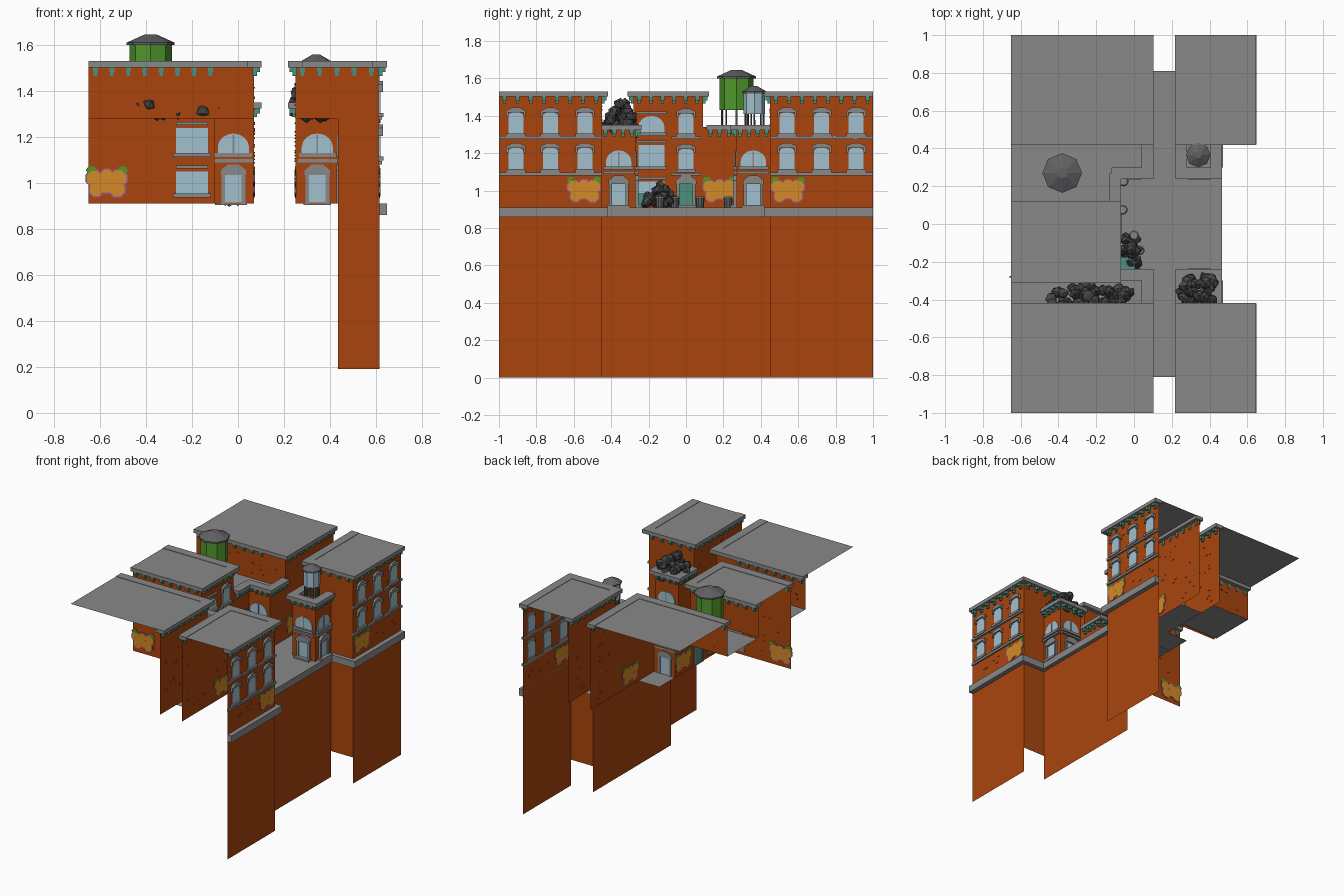
import bpy, bmesh, math, random
from mathutils import Matrix, Vector

if "Cube" in bpy.data.objects:
    bpy.data.objects.remove(bpy.data.objects["Cube"])
random.seed(4)

COL = dict(brick=(.40, .06, .004), stone=(.25, .25, .25), rubble=(.06, .06, .062), glass=(.36, .53, .62),
           teal=(.07, .28, .21), green=(.08, .31, .025), paint_orange=(.66, .25, .02),
           paint_purple=(.30, .10, .32), slate=(.12, .12, .125))
MAT = {}
for k, c in COL.items():
    MAT[k] = bpy.data.materials.new(k)
    MAT[k].diffuse_color = (*c, 1)
PARTS = {}


def part(name, mat):
    return PARTS.setdefault((name, mat), bmesh.new())


class Facade:
    """Local wall frame: u along the wall, d outwards, z up."""
    def __init__(self, axis, sign, pos):
        self.axis, self.sign, self.pos = axis, sign, pos

    def pt(self, u, d, z):
        w = self.pos + self.sign * d
        return (w, u, z) if self.axis == 'x' else (u, w, z)

    def wall(self, u0, u1, z0, z1, name='brick_wall', mat='brick'):
        bm = part(name, mat)
        bm.faces.new([bm.verts.new(self.pt(u, 0, z)) for u, z in ((u0, z0), (u1, z0), (u1, z1), (u0, z1))])

    def prism(self, name, mat, pts, d0, d1):
        bm = part(name, mat)
        a = [bm.verts.new(self.pt(u, d0, z)) for u, z in pts]
        b = [bm.verts.new(self.pt(u, d1, z)) for u, z in pts]
        n = len(pts)
        fs = [bm.faces.new(a[::-1]), bm.faces.new(b)]
        fs += [bm.faces.new((a[i], a[(i + 1) % n], b[(i + 1) % n], b[i])) for i in range(n)]
        bmesh.ops.recalc_face_normals(bm, faces=fs)

    def box(self, name, mat, u0, u1, z0, z1, d0, d1):
        self.prism(name, mat, [(u0, z0), (u1, z0), (u1, z1), (u0, z1)], d0, d1)

    def cornice(self, u0, u1, top, b0, b1, step=.066):
        self.box('cornice', 'stone', u0, u1, top - .027, top, -.03, .032)
        n = max(1, round((b1 - b0) / step))
        for i in range(n + 1):
            u = b0 + (b1 - b0) * i / n
            self.box('cornice_bracket', 'teal', u - .011, u + .011, top - .048, top - .027, -.006, .026)
            self.box('cornice_bracket_foot', 'teal', u - .008, u + .008, top - .064, top - .048, -.006, .013)

    def arch_pts(self, u, w, z0, zs, rise):
        return [(u - w, z0), (u + w, z0)] + [(u + w * math.cos(math.pi * i / 8), zs + rise * math.sin(math.pi * i / 8))
                                             for i in range(9)]

    def window(self, u, z0, z1, w, rise=0.0, hood=True):
        pts = self.arch_pts(u, w, z0, z1 - rise, rise) if rise else [(u - w, z0), (u + w, z0), (u + w, z1), (u - w, z1)]
        self.prism('window_glass', 'glass', pts, -.004, .005)
        self.box('window_sill', 'stone', u - w - .012, u + w + .012, z0 - .018, z0, -.006, .018)
        if hood:
            self.prism('window_hood', 'stone', [(u - w - .012, z1 - .025), (u - w, z1 - .025), (u - w, z1 - .002),
                       (u + w, z1 - .002), (u + w, z1 - .025), (u + w + .012, z1 - .025), (u + w + .012, z1 + .008),
                       (u + .02, z1 + .024), (u - .02, z1 + .024), (u - w - .012, z1 + .008)], -.006, .015)

    def door(self, u, mat='glass'):
        self.box('door_panel', mat, u - .037, u + .037, .915, 1.035, -.004, .006)
        for s in (-1, 1):
            self.box('door_jamb', 'stone', u + s * .044 - .008, u + s * .044 + .008, .91, 1.04, -.006, .015)
        self.prism('door_hood', 'stone', [(u - .055, 1.035), (u + .055, 1.035), (u + .055, 1.055), (u + .025, 1.08),
                                          (u - .025, 1.08), (u - .055, 1.055)], -.006, .02)
        self.box('door_step', 'stone', u - .06, u + .06, .905, .922, 0, .035)

    def shop(self, u):
        """Door with an arched window above."""
        self.door(u)
        self.window(u, 1.13, 1.215, .068, .06, False)
        self.box('arch_mullion', 'stone', u - .004, u + .004, 1.13, 1.21, -.005, .009)
        self.box('string_course', 'stone', u - .085, u + .085, 1.09, 1.104, -.004, .018)

    def graffiti(self, u, z=1.0):
        blobs = [(-.055, .02, .035), (0, .0, .045), (.05, .02, .038), (-.045, -.03, .03), (.045, -.028, .034), (.0, .03, .03)]
        for mat, grow, d in (('paint_purple', .006, .002), ('paint_orange', 0, .004)):
            for i, (du, dz, r) in enumerate(blobs):
                e = d + i * .0001
                self.prism('graffiti', mat, [(u + du + (r + grow) * math.cos(k * .785 + .39),
                           z + dz + (r + grow) * math.sin(k * .785 + .39)) for k in range(8)], -e, e)
        for s in (-1, 1):
            self.prism('graffiti_leaf', 'green', [(u + s * .068 + .024 * math.cos(k * 1.047),
                       z + .055 + .02 * math.sin(k * 1.047)) for k in range(6)], -.003, .003)

    def bricks(self, u0, u1, z0, z1, n):
        for _ in range(n):
            u, z = random.uniform(u0, u1), random.uniform(z0, z1)
            self.box('loose_brick', 'brick', u - .008, u + .008, z - .003, z + .003, -.003, .004)


def slab(name, x0, x1, y0, y1, z):
    bm = part(name, 'stone')
    bm.faces.new([bm.verts.new(p) for p in ((x0, y0, z), (x1, y0, z), (x1, y1, z), (x0, y1, z))])


def cone(name, mat, c, z0, z1, r0, r1, n=8):
    bmesh.ops.create_cone(part(name, mat), cap_ends=True, segments=n, radius1=r0, radius2=r1, depth=z1 - z0,
                          matrix=Matrix.Translation((c[0], c[1], (z0 + z1) / 2)))


def tank(name, mat, c, z0, z1, r, zt, base):
    cone(name + '_body', mat, c, z0, z1, r, r)
    cone(name + '_rim', 'slate', c, z1, z1 + .01, r * 1.14, r * 1.14)
    cone(name + '_roof', 'slate', c, z1 + .01, zt, r * 1.14, r * .3)
    for i in range(8):
        a = i * math.pi / 4
        cone(name + '_leg', 'slate', (c[0] + r * .85 * math.cos(a), c[1] + r * .85 * math.sin(a)), base, z0, .006, .005, 5)


def heap(xr, yr, z0, h, n, r):
    """Pile of jittered rocks, taller towards its middle."""
    for _ in range(n):
        a, b = random.random(), random.random()
        top = h * (1 - .55 * max(abs(2 * a - 1), abs(2 * b - 1)))
        p = Vector((xr[0] + a * (xr[1] - xr[0]), yr[0] + b * (yr[1] - yr[0]), z0 + random.uniform(.1, 1) * top))
        m = Matrix.Translation(p) @ Matrix.Rotation(random.random() * 6, 4, 'Z')
        vs = bmesh.ops.create_icosphere(part('rubble_heap', 'rubble'), subdivisions=1, radius=r, matrix=m)['verts']
        for v in vs:
            v.co = p + (v.co - p) * random.uniform(.7, 1.15)


TOP, LOW, ROOF, G = 1.53, 1.35, 1.28, .91
for s in (-1, 1):
    lo, hi = sorted((s * .45, s))
    # tall corner blocks: facades, roofs, cornices
    for sg, pos in ((1, .615), (1, .07), (-1, .25)):
        f = Facade('x', sg, pos)
        f.wall(lo, hi, G if pos < .6 else .86, TOP - .01)
        f.cornice(*sorted((s * .42, s)), TOP, lo + .03, hi - .03)
        f.graffiti(s * .545)
        f.bricks(lo + .05, hi - .05, .95, 1.45, 18)
        if pos > .6:
            for u in (.54, .725, .91):
                for z in (1.115, 1.305):
                    f.window(s * u, z, z + .115, .04, .02)
            for z in (1.08, 1.275):
                f.box('string_course', 'stone', lo, hi, z, z + .016, -.004, .012)
    slab('tall_roof', -.65, .10, *sorted((s * .425, s)), TOP - .003)
    slab('tall_roof', .22, .647, *sorted((s * .425, s)), TOP - .003)
    f = Facade('y', -s, s * .45)
    f.wall(-.65, .07, ROOF, TOP - .01)
    f.wall(.25, .435, ROOF, TOP - .01)
    f.wall(.435, .615, G - .05, TOP - .01)
    f.cornice(-.65, .102, TOP, -.62, -.12, .07)
    f.cornice(.218, .647, TOP, .28, .58, .07)
    f.bricks(-.6, 0, 1.3, 1.45, 14)
    # foundation walls and ledge
    f.wall(.435, .615, .19, .86, 'foundation_wall')
    f.box('ledge', 'stone', .435, .647, .86, G, 0, .03)
    f = Facade('x', 1, .615)
    f.wall(lo, hi, 0, .86, 'foundation_wall')
    f.box('ledge', 'stone', *sorted((s * .42, s)), .86, G, 0, .034)
    # low corner shops beside the courtyard
    f = Facade('x', 1, .435)
    a, b = sorted((s * .27, s * .45))
    f.wall(a, b, G, LOW - .01)
    f.cornice(*sorted((s * .24, s * .45)), LOW, a + .02, b - .02, .045)
    f.shop(s * .36)
    for sg, pos in ((-1, .25), (1, .07)):
        f = Facade('x', sg, pos)
        f.wall(a, b, G, LOW - .01)
        f.cornice(*sorted((s * .24, s * .45)), LOW, a + .02, b - .02, .045)
    f = Facade('y', -s, s * .27)
    f.wall(.25, .435, G, LOW - .01)
    f.cornice(.22, .467, LOW, .27, .415, .048)
    f.shop(.345)
    f.wall(-.10, .07, G, LOW - .01)
    f.cornice(-.12, .102, LOW, -.08, .05, .045)
    f.shop(-.02)
    slab('low_roof', .25, .435, a, b, ROOF)
    slab('low_roof', -.10, .07, a, b, ROOF)
slab('low_roof', -.65, -.10, .11, .45, ROOF)
slab('low_roof', -.65, -.10, -.45, -.28, ROOF)

# courtyard, street and outer foundation
slab('courtyard_floor', -.10, .465, -.45, .45, G)
for s in (-1, 1):
    slab('street_floor', .07, .25, *sorted((s * .45, s * .81)), G)
f = Facade('x', 1, .435)
f.wall(-.45, .45, 0, .86, 'foundation_wall')
f.box('ledge', 'stone', -.45, .45, .86, G, 0, .03)

# middle tall building
f = Facade('x', 1, -.10)
f.wall(-.28, .09, G, TOP - .01)
f.cornice(-.31, .12, TOP, -.25, .06)
for z0, z1, r in ((.95, 1.05, 0), (1.13, 1.245, 0), (1.31, 1.40, .06)):
    f.window(-.185, z0, z1, .07, r, False)
    f.box('window_lintel', 'stone', -.265, -.105, z1 + .01, z1 + .024, -.004, .012)
for z in (1.115, 1.305):
    f.window(0, z, z + .11, .04, .02)
f.door(0, 'teal')
for z in (1.08, 1.275):
    f.box('string_course', 'stone', -.08, .08, z, z + .014, -.004, .012)
f.wall(.09, .27, G, LOW - .01)
f.cornice(.11, .27, LOW, .13, .23, .05)
f.graffiti(.18)
f = Facade('y', -1, -.28)
f.wall(-.65, -.10, G, TOP - .01)
f.cornice(-.65, -.068, TOP, -.62, -.13, .07)
f.graffiti(-.57)
f.bricks(-.6, -.3, .95, 1.25, 12)
for z0, z1 in ((.955, 1.05), (1.13, 1.24)):
    f.window(-.2, z0, z1, .07, 0, False)
    f.box('window_lintel', 'stone', -.27, -.13, z1 + .012, z1 + .026, -.006, .012)
f = Facade('y', 1, .09)
f.wall(-.65, -.10, ROOF, TOP - .01)
f.cornice(-.65, -.068, TOP, -.62, -.13, .07)
slab('middle_roof', -.65, -.07, -.30, .115, TOP - .003)

# water tanks
tank('large_tank', 'green', (-.38, .27), 1.43, 1.60, .092, 1.645, ROOF)
tank('small_tank', 'glass', (.34, .365), 1.41, 1.52, .057, 1.558, ROOF)

# rubble heaps
heap((.25, .42), (-.41, -.28), ROOF, .22, 45, .035)
heap((-.44, -.02), (-.44, -.33), 1.29, .13, 50, .033)
heap((-.06, .03), (-.22, -.06), G, .14, 28, .03)

# dumpster and bins
f = Facade('x', 1, -.09)
f.prism('dumpster', 'teal', [(-.26, .915), (-.19, .915), (-.18, .975), (-.265, .975)], 0, .09)
f.box('dumpster_lid', 'teal', -.27, -.175, .975, .985, -.005, .095)
for c in ((-.055, .225), (.0, -.06), (.03, -.14), (-.06, .075)):
    cone('bin', 'slate', c, G, .96, .02, .024, 10)
    cone('bin_lid', 'stone', c, .96, .968, .026, .02, 10)

for (name, mat), bm in PARTS.items():
    me = bpy.data.meshes.new(name)
    bm.to_mesh(me)
    bm.free()
    me.materials.append(MAT[mat])
    bpy.context.collection.objects.link(bpy.data.objects.new(name, me))

for m in bpy.data.materials:
    if m.users and not m.is_grease_pencil:
        m.use_nodes = True
        m.node_tree.nodes["Principled BSDF"].inputs["Base Color"].default_value = m.diffuse_color
